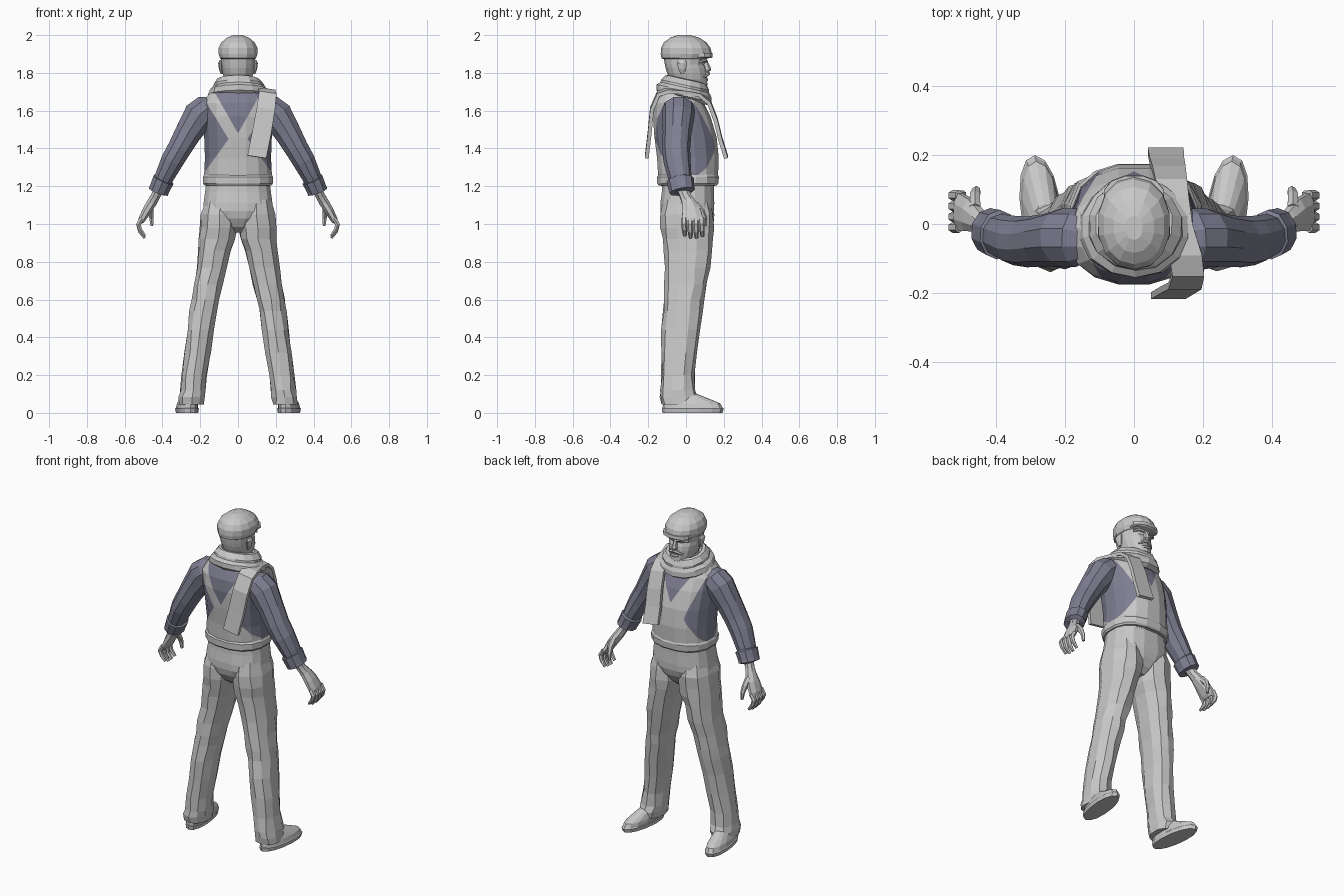
import bpy, bmesh, math, random
from mathutils import Vector

random.seed(4)


def material(name, rgb):
    m = bpy.data.materials.new(name)
    m.diffuse_color = (*rgb, 1)
    return m


GREY = material("light_grey", (0.58, 0.58, 0.58))
BLUE = material("slate_blue_shirt", (0.21, 0.21, 0.29))


def finish(bm, name, *mats):
    bmesh.ops.recalc_face_normals(bm, faces=bm.faces[:])
    me = bpy.data.meshes.new(name)
    bm.to_mesh(me)
    bm.free()
    for m in mats:
        me.materials.append(m)
    ob = bpy.data.objects.new(name, me)
    bpy.context.collection.objects.link(ob)
    return ob


def skin(rings):
    """bmesh through a list of equal-length point rings, capped at both ends"""
    bm = bmesh.new()
    vs = [[bm.verts.new(p) for p in r] for r in rings]
    n = len(vs[0])
    for a, b in zip(vs, vs[1:]):
        for i in range(n):
            j = (i + 1) % n
            bm.faces.new((a[i], a[j], b[j], b[i]))
    bm.faces.new(vs[0])
    bm.faces.new(vs[-1])
    return bm


def unit_ring(n, e=2.0):
    out = []
    for i in range(n):
        a = 2 * math.pi * (i + 0.5) / n
        c, s = math.cos(a), math.sin(a)
        out.append((math.copysign(abs(c) ** (2 / e), c), math.copysign(abs(s) ** (2 / e), s)))
    return out


def loft(rows, n=12, e=2.2, side=1, tilt=0.0, jitter=0.0, toe=0.0):
    """rows: (z, centre x, half width, back y, front y)"""
    rings = []
    for z, cx, rx, y0, y1 in rows:
        ring = []
        for c, s in unit_ring(n, e):
            y = (y0 + y1) / 2 + s * (y1 - y0) / 2
            x = cx + c * rx + toe * y
            k = [random.uniform(-jitter, jitter) for _ in range(2)]
            ring.append((side * (x + k[0]), y + k[1], z + tilt * y))
        rings.append(ring)
    return skin(rings)


def tube(rows, n=8, side=1):
    """rows: (x, y, z, thickness radius, radius along y) swept along the path"""
    pts = [Vector(r[:3]) for r in rows]
    rings = []
    for i, r in enumerate(rows):
        t = (pts[min(i + 1, len(pts) - 1)] - pts[max(i - 1, 0)]).normalized()
        u = (Vector((0, 1, 0)) - t * t.y).normalized()
        v = t.cross(u)
        ring = [pts[i] + v * c * r[3] + u * s * r[4] for c, s in unit_ring(n)]
        rings.append([(side * p.x, p.y, p.z) for p in ring])
    return skin(rings)


# Torso: shirt with bib overalls cut in along strap lines
bm = loft([(1.20, 0, .170, -.135, .155), (1.25, 0, .183, -.150, .172), (1.35, 0, .178, -.156, .176),
           (1.46, 0, .182, -.170, .165), (1.57, 0, .190, -.178, .132), (1.64, 0, .192, -.170, .097),
           (1.69, 0, .155, -.148, .068), (1.73, 0, .090, -.100, .050)], 16, 2.3)


def cut(bm, co, no, sgn=0):
    fs = [f for f in bm.faces if sgn == 0 or (f.calc_center_median().y + .02) * sgn > 0]
    geom = set(fs)
    for f in fs:
        geom.update(f.edges)
        geom.update(f.verts)
    bmesh.ops.bisect_plane(bm, geom=list(geom), dist=1e-5, plane_co=co, plane_no=no)


# back and front: V bottom, V slope, bib half width, strap outer slope, bib height, waist height, lower slope
BIB = {-1: (1.48, .57, .05, .61, 1.45, 1.27, .72), 1: (1.49, .58, .09, .33, 1.41, 1.25, .56)}
cut(bm, (0, -.02, 0), (0, 1, 0))
cut(bm, (0, 0, 0), (1, 0, 0))
for sgn, (vz, vs, w, os, bz, wz, ls) in BIB.items():
    cut(bm, (0, 0, wz), (0, 0, 1), sgn)
    cut(bm, (0, 0, bz), (0, 0, 1), sgn)
    for s in (1, -1):
        cut(bm, (0, 0, vz), (s, 0, -vs), sgn)
        cut(bm, (s * w, 0, bz), (s, 0, -os), sgn)
        cut(bm, (s * w, 0, bz), (s, 0, ls), sgn)
for f in bm.faces:
    c = f.calc_center_median()
    vz, vs, w, os, bz, wz, ls = BIB[1 if c.y > -.02 else -1]
    ax = abs(c.x)
    if c.z >= bz:
        grey = (c.z - vz) * vs < ax < w + (c.z - bz) * os
    else:
        grey = c.z < wz or ax < w + (bz - c.z) * ls
    f.material_index = 0 if grey else 1
finish(bm, "shirt_and_bib", GREY, BLUE)

# Waist hem and trouser seat
finish(loft([(1.205, 0, .180, -.148, .166), (1.215, 0, .188, -.155, .174), (1.25, 0, .188, -.156, .177),
             (1.262, 0, .180, -.147, .170)], 16, 2.4), "waist_hem", GREY)
finish(loft([(.955, 0, .045, -.06, .075), (.985, 0, .085, -.100, .110), (1.03, 0, .150, -.128, .138),
             (1.07, 0, .188, -.138, .150), (1.11, 0, .185, -.138, .152), (1.17, 0, .177, -.130, .150),
             (1.21, 0, .172, -.128, .150)], 16, 2.5), "trouser_seat", GREY)

# Limbs, mirrored
for s, tag in ((1, "right"), (-1, "left")):
    finish(loft([(1.13, .098, .075, -.115, .125), (1.05, .100, .098, -.136, .146), (.98, .102, .101, -.134, .146),
                 (.92, .110, .099, -.124, .141), (.86, .124, .089, -.116, .135),
                 (.77, .140, .082, -.110, .125), (.68, .158, .079, -.114, .112), (.60, .174, .075, -.118, .098),
                 (.54, .183, .074, -.120, .092), (.44, .198, .071, -.130, .074), (.32, .214, .070, -.132, .056),
                 (.20, .230, .068, -.130, .042), (.12, .240, .069, -.134, .050), (.085, .245, .072, -.137, .062),
                 (.045, .248, .067, -.128, .052)], 10, 2.3, s, jitter=.005), tag + "_trouser_leg", GREY)
    finish(loft([(0, .266, .056, -.125, .193), (.022, .266, .060, -.128, .200), (.026, .266, .056, -.124, .195),
                 (.05, .264, .053, -.122, .182), (.072, .260, .046, -.120, .130), (.10, .254, .038, -.115, .06)],
                14, 2.15, s, toe=.11), tag + "_shoe", GREY)
    finish(tube([(.12, -.045, 1.635, .045, .06), (.165, -.04, 1.610, .080, .085), (.205, -.04, 1.575, .088, .086),
                 (.262, -.047, 1.485, .074, .076), (.310, -.052, 1.400, .066, .074), (.348, -.048, 1.335, .063, .072),
                 (.385, -.035, 1.260, .054, .064), (.410, -.026, 1.205, .046, .056)], 10, s),
           tag + "_sleeve", BLUE)
    finish(tube([(.392, -.032, 1.238, .050, .062), (.394, -.031, 1.234, .060, .073),
                 (.414, -.024, 1.190, .056, .069), (.421, -.020, 1.172, .057, .068),
                 (.422, -.020, 1.169, .034, .042)], 10, s), tag + "_cuff", BLUE)
    # Hand: wrist and palm, four curled fingers, thumb
    finish(tube([(.412, -.020, 1.195, .030, .034), (.438, -.002, 1.145, .026, .031), (.452, .010, 1.120, .028, .036),
                 (.480, .026, 1.075, .026, .052), (.508, .036, 1.025, .020, .058), (.516, .037, 1.008, .012, .052)],
                8, s), tag + "_hand", GREY)
    for i in range(4):
        y, d = -.010 + .031 * i, (.012, 0, 0, .008)[i]
        finish(tube([(.508, y, 1.03, .014, .016), (.527, y, .998, .014, .016), (.519, y + .002, .960 + d, .012, .014),
                     (.494, y + .004, .926 + d, .008, .010)], 6, s), tag + "_finger_%d" % (i + 1), GREY)
    finish(tube([(.462, .045, 1.105, .018, .020), (.462, .082, 1.066, .017, .018), (.458, .098, 1.030, .013, .013),
                 (.456, .100, .990, .008, .008)], 6, s), tag + "_thumb", GREY)
    # Ear, brow and moustache
    finish(loft([(1.795, .086, .006, -.030, -.008), (1.820, .092, .010, -.042, .002),
                 (1.852, .095, .011, -.050, .006), (1.868, .091, .007, -.040, -.002)], 8, 2, s), tag + "_ear", GREY)
    finish(tube([(.012, .108, 1.862, .008, .008), (.042, .101, 1.867, .009, .010), (.070, .078, 1.860, .007, .010)],
                6, s), tag + "_brow", GREY)
    finish(tube([(.0, .119, 1.797, .010, .010), (.024, .111, 1.791, .010, .010), (.046, .094, 1.778, .005, .008)],
                6, s), tag + "_moustache_half", GREY)

# Head
finish(loft([(1.66, 0, .068, -.09, .05), (1.76, 0, .062, -.085, .055)], 10), "neck", GREY)
finish(loft([(1.722, 0, .036, .02, .100), (1.735, 0, .054, -.03, .113), (1.765, 0, .074, -.085, .112),
             (1.80, 0, .084, -.100, .110), (1.825, 0, .088, -.108, .106), (1.845, 0, .089, -.112, .098),
             (1.868, 0, .091, -.116, .108), (1.90, 0, .090, -.118, .110)], 14, 2.2), "head", GREY)
finish(loft([(1.806, 0, .016, .085, .122), (1.815, 0, .019, .085, .134), (1.830, 0, .013, .085, .130),
             (1.868, 0, .009, .085, .112)], 6), "nose", GREY)
finish(loft([(1.757, 0, .026, .08, .116), (1.766, 0, .030, .08, .119), (1.772, 0, .022, .08, .114)], 8),
       "lower_lip", GREY)

# Flat cap flowing forward into its peak
finish(loft([(1.874, 0, .093, -.122, .108), (1.878, 0, .098, -.130, .120), (1.900, 0, .105, -.134, .137),
             (1.932, 0, .105, -.132, .130), (1.962, 0, .090, -.117, .108), (1.986, 0, .060, -.084, .070),
             (2.0, 0, .026, -.046, .024)], 14, 2.15), "flat_cap", GREY)
finish(loft([(1.878, 0, .084, .02, .134), (1.884, 0, .090, .02, .143), (1.904, 0, .090, .02, .141)],
            12, 2.2), "cap_peak", GREY)

# Scarf wrapped round the neck in two folds
finish(loft([(1.655, .005, .140, -.135, .110), (1.675, .005, .166, -.155, .132), (1.705, .005, .158, -.152, .134),
             (1.722, .005, .136, -.134, .122), (1.735, .003, .135, -.132, .121), (1.765, 0, .112, -.108, .108),
             (1.768, 0, .094, -.092, .092), (1.72, 0, .075, -.08, .07)], 14, 2.1, tilt=-.22, jitter=.004),
       "scarf_wrap", GREY)


def scarf_end(name, rows, t=.010):
    # rows: (x, y, z, y normal, z normal, half width)
    rings = []
    for x, y, z, ny, nz, half in rows:
        rings.append([(x + a * half, y + b * t * ny, z + b * t * nz - a * half * .15)
                      for a, b in ((-1, -1), (0, -1), (1, -1), (1, 1), (0, 1), (-1, 1))])
    finish(skin(rings), name, GREY)


scarf_end("scarf_end_back", [(.130, .00, 1.700, 0, 1, .04), (.150, -.09, 1.708, -.2, 1, .048),
                             (.158, -.146, 1.69, -.7, .7, .046), (.148, -.180, 1.61, -1, .2, .048),
                             (.125, -.193, 1.48, -1, .1, .05), (.100, -.208, 1.355, -1, .1, .05)])
scarf_end("scarf_end_front", [(.130, .00, 1.700, 0, 1, .04), (.118, .07, 1.688, .5, .8, .042),
                              (.108, .122, 1.645, .9, .4, .046), (.102, .158, 1.55, 1, .3, .048),
                              (.096, .182, 1.45, 1, .3, .05), (.092, .212, 1.355, 1, .2, .052)])
